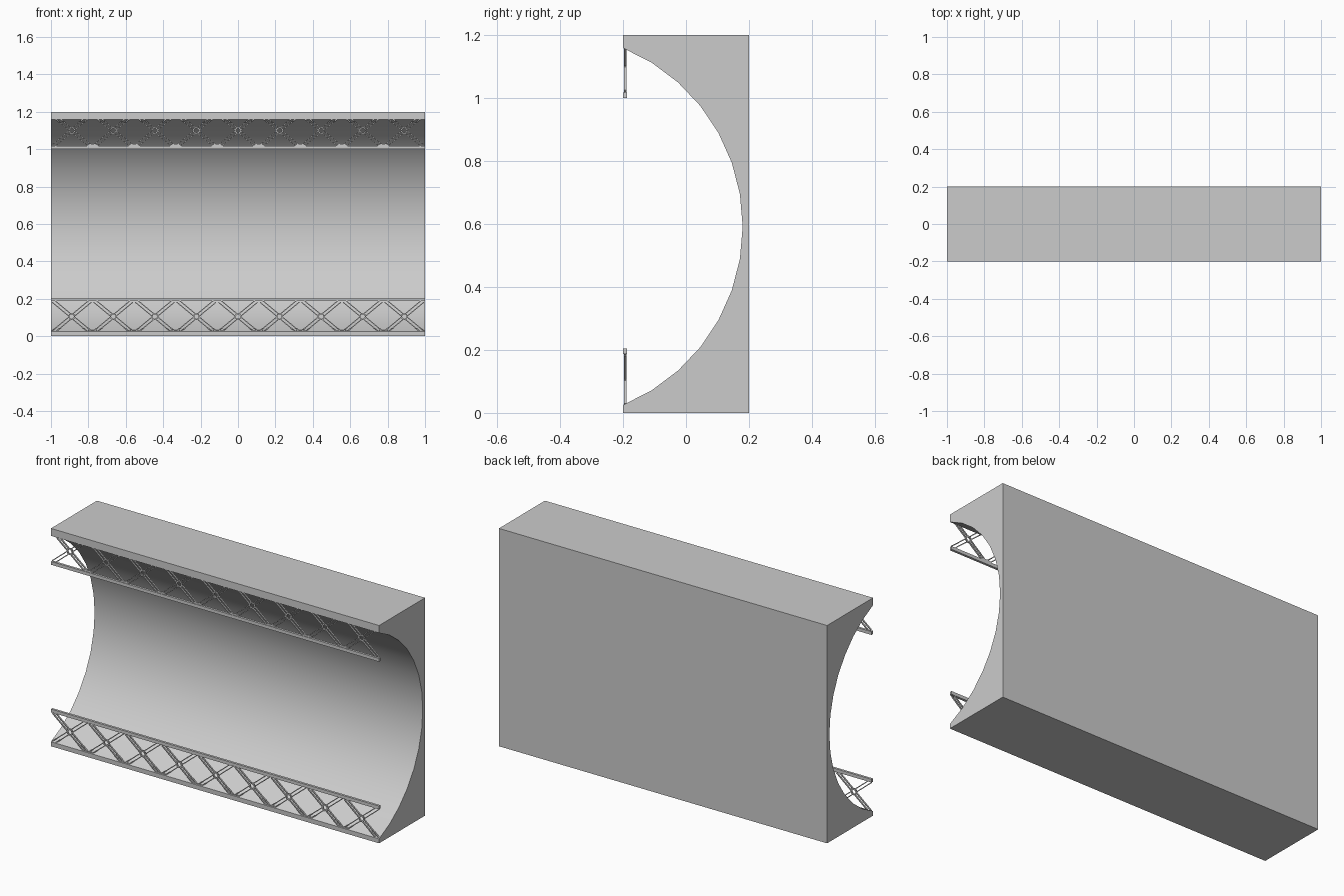
import bpy
import bmesh
import math
from mathutils import Vector

cube = bpy.data.objects.get("Cube")
if cube:
    bpy.data.objects.remove(cube, do_unlink=True)

grey = bpy.data.materials.new("light grey")
grey.use_nodes = True
colour = (0.6, 0.6, 0.6, 1)
grey.diffuse_color = colour
grey.node_tree.nodes["Principled BSDF"].inputs["Base Color"].default_value = colour


def finish(bm, name):
    bmesh.ops.recalc_face_normals(bm, faces=bm.faces)
    mesh = bpy.data.meshes.new(name)
    bm.to_mesh(mesh)
    bm.free()
    mesh.materials.append(grey)
    obj = bpy.data.objects.new(name, mesh)
    bpy.context.collection.objects.link(obj)
    return obj


def prism(bm, points, offset):
    """Extrude a closed outline along an offset."""
    face = bm.faces.new([bm.verts.new(p) for p in points])
    result = bmesh.ops.extrude_face_region(bm, geom=[face], use_keep_orig=True)
    verts = [g for g in result["geom"] if isinstance(g, bmesh.types.BMVert)]
    bmesh.ops.translate(bm, verts=verts, vec=offset)


# Solid block with a concave circular front
RADIUS, CENTRE_Y, CENTRE_Z = 0.613, -0.433, 0.592
HALF_ANGLE, STEPS = math.radians(67.7), 14
profile = [(-1, -0.2, 0), (-1, 0.2, 0), (-1, 0.2, 1.2), (-1, -0.2, 1.2)]
for i in range(STEPS + 1):
    a = HALF_ANGLE * (1 - 2 * i / STEPS)
    profile.append((-1, CENTRE_Y + RADIUS * math.cos(a), CENTRE_Z + RADIUS * math.sin(a)))
bm = bmesh.new()
prism(bm, profile, (2, 0, 0))
body = finish(bm, "concave_block")
bpy.context.view_layer.objects.active = body
body.select_set(True)
bpy.ops.object.shade_smooth_by_angle(angle=math.radians(30))

# Lattice railings
PANELS = 9
WIDTH = 2 / PANELS
FRONT, DEPTH = -0.197, 0.008


def bar(bm, x1, z1, x2, z2, thick):
    a, b = Vector((x1, FRONT, z1)), Vector((x2, FRONT, z2))
    d = (b - a).normalized()
    n = Vector((-d.z, 0, d.x)) * thick / 2
    prism(bm, [a + n, b + n, b - n, a - n], (0, DEPTH, 0))


def ring(bm, cx, cz, outer, inner, sides=8):
    for i in range(sides):
        pts = []
        for r, k in ((outer, i), (outer, i + 1), (inner, i + 1), (inner, i)):
            a = math.tau * k / sides
            pts.append((cx + r * math.cos(a), FRONT, cz + r * math.sin(a)))
        prism(bm, pts, (0, DEPTH, 0))


def railing(name, base, rail_z):
    bm = bmesh.new()
    centre, half_h, half_w = base + 0.085, 0.083, 0.1
    for i in range(PANELS):
        x = -1 + WIDTH * (i + 0.5)
        ring(bm, x, centre, 0.019, 0.012)
        # Twin bars in each arm of the cross
        for sx in (-1, 1):
            for sz in (-1, 1):
                arm = Vector((sx * half_w, sz * half_h))
                d = arm.normalized()
                for side in (-0.008, 0.008):
                    ox, oz = -d.y * side, d.x * side
                    s, e = d * 0.015, arm
                    bar(bm, x + s.x + ox, centre + s.y + oz,
                        x + e.x + ox, centre + e.y + oz, 0.005)
    # Small gussets between panels
    for i in range(1, PANELS):
        x = -1 + WIDTH * i
        prism(bm, [(x - 0.035, FRONT, base), (x + 0.035, FRONT, base),
                   (x + 0.02, FRONT, base + 0.012), (x - 0.02, FRONT, base + 0.012)],
              (0, DEPTH, 0))
    finish(bm, name + "_lattice")
    bm = bmesh.new()
    y0, y1, z1 = -0.2, -0.187, rail_z + 0.018
    prism(bm, [(-1, y0, rail_z), (-1, y1, rail_z), (-1, y1, z1), (-1, y0, z1)], (2, 0, 0))
    finish(bm, name + "_rail")


railing("lower", 0.02, 0.187)
railing("upper", 1.015, 1.0)
